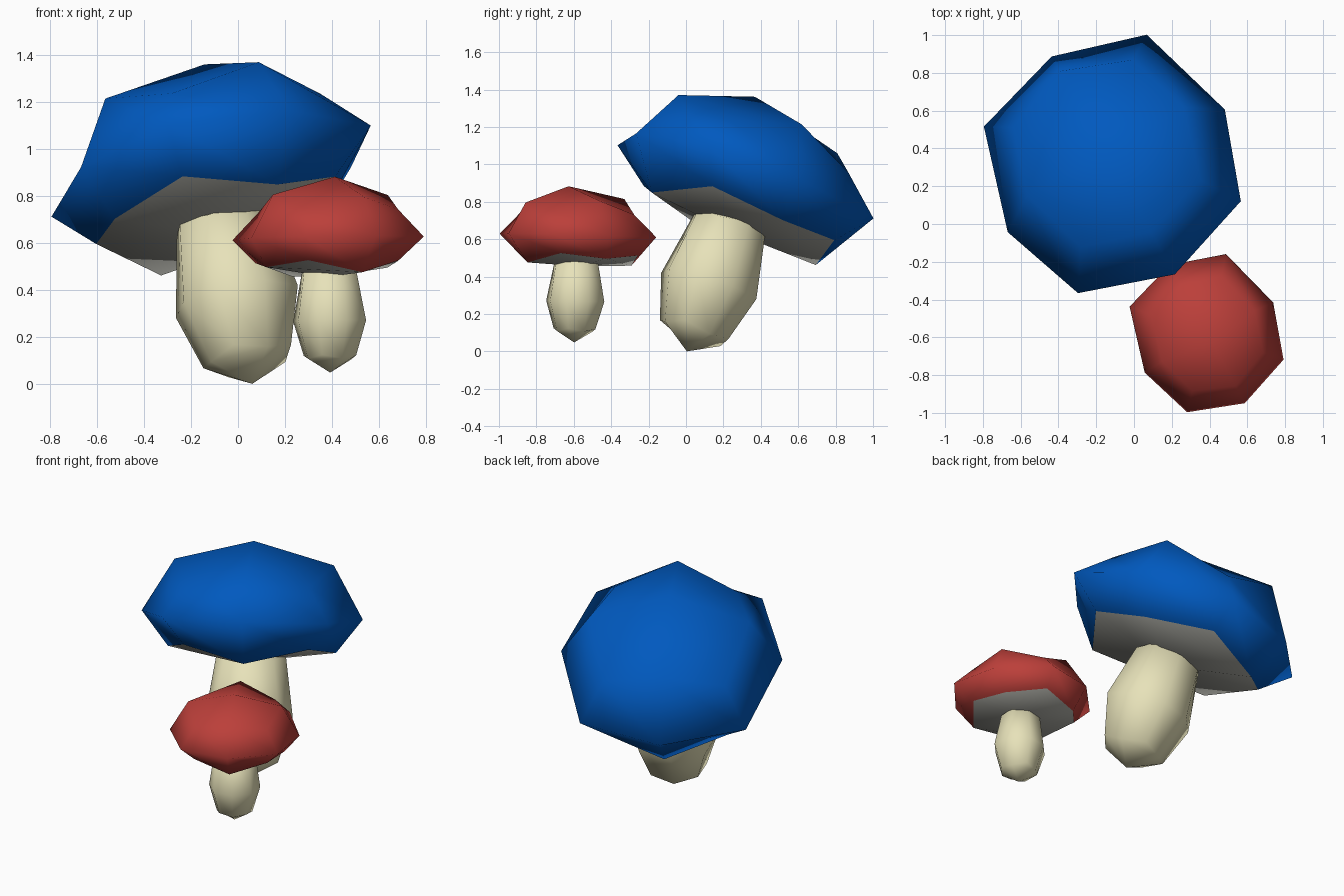
import bpy
import bmesh
from mathutils import Matrix, Vector

old = bpy.data.objects.get("Cube")
if old:
    bpy.data.objects.remove(old, do_unlink=True)


def material(name, rgb):
    mat = bpy.data.materials.new(name)
    mat.use_nodes = True
    colour = (*rgb, 1)
    mat.diffuse_color = colour
    node = mat.node_tree.nodes["Principled BSDF"]
    node.inputs["Base Color"].default_value = colour
    node.inputs["Roughness"].default_value = 0.8
    return mat


blue = material("blue cap", (0.0, 0.1, 0.52))
red = material("red cap", (0.5, 0.05, 0.042))
cream = material("cream stem", (0.82, 0.78, 0.5))
grey = material("grey gills", (0.42, 0.42, 0.38))


def frame(centre, normal, side):
    """Placement matrix with local z along the mushroom's axis."""
    z = Vector(normal).normalized()
    y = z.cross(Vector(side)).normalized()
    x = y.cross(z)
    rot = Matrix((x, y, z)).transposed().to_4x4()
    return Matrix.Translation(centre) @ rot


def blob(name, place, size, width, depth, middle, top, bottom, mats, lean=0):
    """Rounded block: two poles and three rings of eight.
    top and bottom hold (edge radius, corner radius, edge z, corner z, pole z).
    lean pushes the top towards -y and the underside towards +y."""
    bm = bmesh.new()
    bmesh.ops.create_cube(bm, size=2)
    bmesh.ops.subdivide_edges(bm, edges=bm.edges[:], cuts=1, use_grid_fill=True)
    for f in bm.faces:
        f.smooth = True
        # underside is the four faces round the lower pole
        under = all(v.co.z < -0.9 for v in f.verts)
        f.material_index = len(mats) - 1 if under else 0
    for v in bm.verts:
        x, y, z = (round(c) for c in v.co)
        corner = x != 0 and y != 0
        pole = x == 0 and y == 0
        if z == 0:
            # rim
            r, h = (0.75 if corner else 1), 0
            shift = -0.35 * lean if y == 0 else 0.2 * lean if corner and y > 0 else 0
        else:
            edge_r, corner_r, edge_z, corner_z, pole_z = top if z > 0 else bottom
            r = corner_r if corner else edge_r
            h = pole_z if pole else corner_z if corner else edge_z
            if z < 0:
                shift = 0.33 * lean
                if x != 0 and y == 0:
                    h += 0.5 * lean
            else:
                shift = -lean if pole else 0 if corner else -0.3 * lean
                if not corner:
                    h += 0.3 * lean * y
        v.co = Vector((x * r * width, y * r * depth + shift, middle + h)) * size
    bm.transform(place)
    mesh = bpy.data.meshes.new(name)
    bm.to_mesh(mesh)
    bm.free()
    for m in mats:
        mesh.materials.append(m)
    obj = bpy.data.objects.new(name, mesh)
    bpy.context.collection.objects.link(obj)


def mushroom(label, place, size, cap_colour):
    # Domed cap with a grey underside
    blob(label + "_cap", place, size, 0.66, 0.71, 0,
         (0.72, 0.55, 0.315, 0.20, 0.445),
         (0.76, 0.565, -0.26, -0.17, -0.28),
         (cap_colour, grey), lean=0.10)
    # Stem, fattest below its middle and sunk into the cap
    blob(label + "_stem", place, size, 0.26, 0.26, -0.6,
         (0.79, 0.57, 0.37, 0.34, 0.42),
         (0.70, 0.54, -0.275, -0.25, -0.375),
         (cream,))


mushroom("large", frame((-0.11, 0.31, 0.91), (-0.188, 0.336, 1), (1.15, 0.65, 0)),
         1, blue)
mushroom("small", frame((0.387, -0.583, 0.62), (-0.01, 0.026, 1), (0.88, 0.48, 0)),
         0.587, red)
